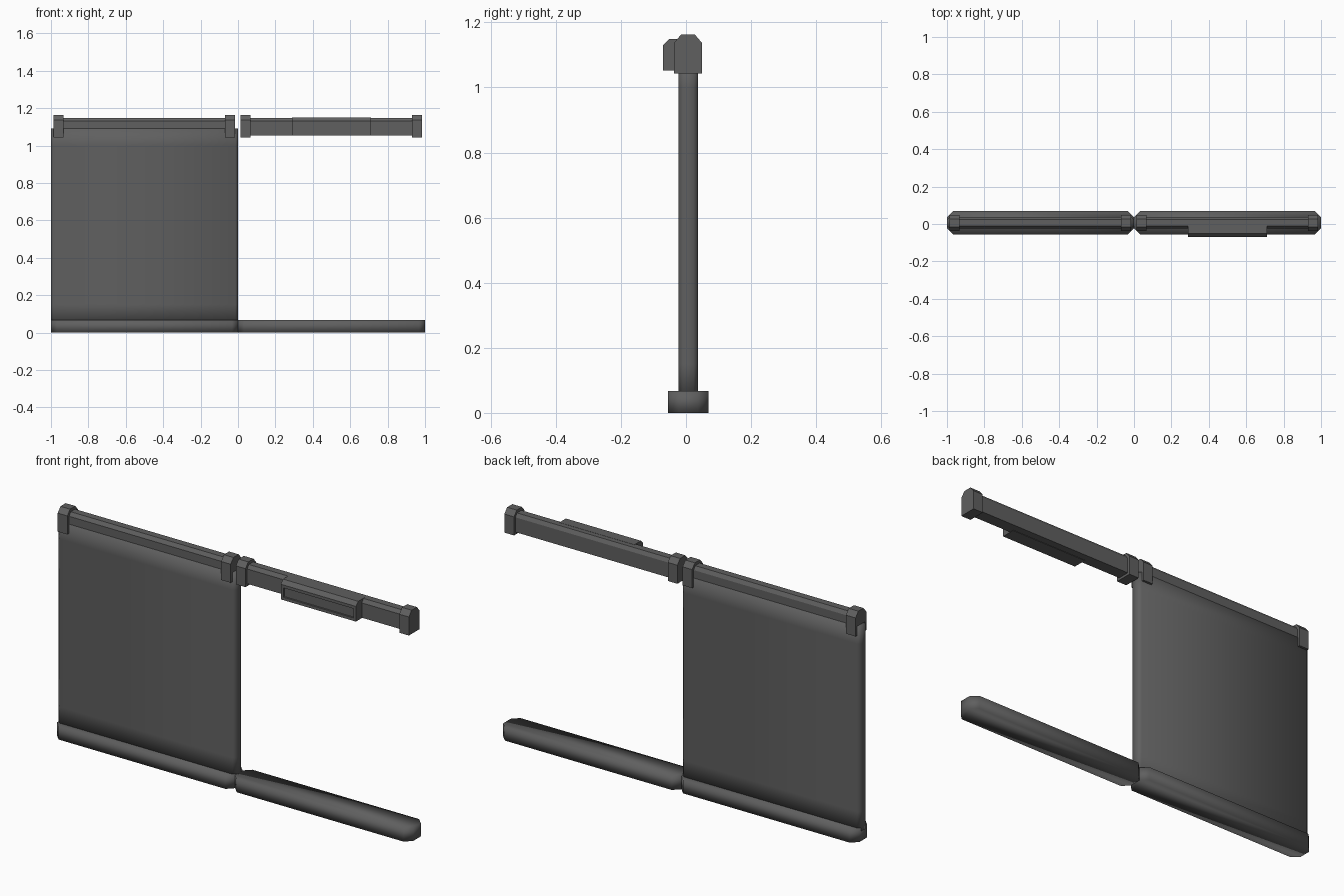
import bpy, bmesh

if "Cube" in bpy.data.objects:
    bpy.data.objects.remove(bpy.data.objects["Cube"])

grey = bpy.data.materials.new("dark_grey")
grey.diffuse_color = (0.115, 0.115, 0.115, 1)
grey.use_nodes = True
grey.node_tree.nodes["Principled BSDF"].inputs["Base Color"].default_value = grey.diffuse_color


def finish(name, bm, smooth=False):
    bmesh.ops.recalc_face_normals(bm, faces=bm.faces)
    me = bpy.data.meshes.new(name)
    bm.to_mesh(me)
    bm.free()
    me.materials.append(grey)
    for p in me.polygons:
        p.use_smooth = smooth
    ob = bpy.data.objects.new(name, me)
    bpy.context.collection.objects.link(ob)
    return ob


def extrude(points, vec):
    """Closed prism from an outline of 3D points."""
    bm = bmesh.new()
    face = bm.faces.new([bm.verts.new(p) for p in points])
    geo = bmesh.ops.extrude_face_region(bm, geom=[face], use_keep_orig=True)["geom"]
    bmesh.ops.translate(bm, vec=vec, verts=[g for g in geo if isinstance(g, bmesh.types.BMVert)])
    return bm


def slab(name, x0, x1, y0, y1, z0, z1, c, cuts=()):
    """Upright slab whose plan is a rectangle with clipped corners."""
    plan = [(x0 + c, y0), (x1 - c, y0), (x1, y0 + c), (x1, y1 - c),
            (x1 - c, y1), (x0 + c, y1), (x0, y1 - c), (x0, y0 + c)]
    bm = extrude([(x, y, z0) for x, y in plan], (0, 0, z1 - z0))
    for z in cuts:
        bmesh.ops.bisect_plane(bm, geom=bm.verts[:] + bm.edges[:] + bm.faces[:],
                               plane_co=(0, 0, z), plane_no=(0, 0, 1))
    return finish(name, bm, smooth=True)


def rail(name, x0, x1, profile):
    """Profile in y, z run along x."""
    return finish(name, extrude([(x0, y, z) for y, z in profile], (x1 - x0, 0, 0)))


RAIL = [(-0.023, 1.055), (0.037, 1.055), (0.037, 1.13), (0.025, 1.148), (-0.01, 1.148), (-0.023, 1.13)]
CAP = [(-0.037, 1.043), (0.049, 1.043), (0.049, 1.137), (0.027, 1.163), (-0.015, 1.163), (-0.037, 1.137)]

# two matching bays: base sill, top rail and its end caps
for side, x in (("left", -1), ("right", 0)):
    slab(side + "_base_sill", x, x + 1, -0.055, 0.069, 0, 0.067, 0.032)
    rail(side + "_top_rail", x + 0.03, x + 0.97, RAIL)
    rail(side + "_inner_cap", x + 0.014, x + 0.068, CAP)
    rail(side + "_outer_cap", x + 0.931, x + 0.985, CAP)

# solid panel in the left bay
slab("wall_panel", -1, 0, -0.0235, 0.0375, 0.05, 1.09, 0.014, cuts=(0.15, 1.0))

# control box on the right rail, with a recessed slot in its front
box = extrude([(0.289, y, z) for y, z in
               [(-0.07, 1.053), (0.0, 1.053), (0.0, 1.149), (-0.052, 1.149), (-0.07, 1.13)]],
              (0.422, 0, 0))
bmesh.ops.recalc_face_normals(box, faces=box.faces)
front = min(box.faces, key=lambda f: f.calc_center_median().y)
bmesh.ops.inset_region(box, faces=[front], thickness=0.021)
bmesh.ops.inset_region(box, faces=[front], thickness=0.0005, depth=-0.008)
finish("control_box", box)
